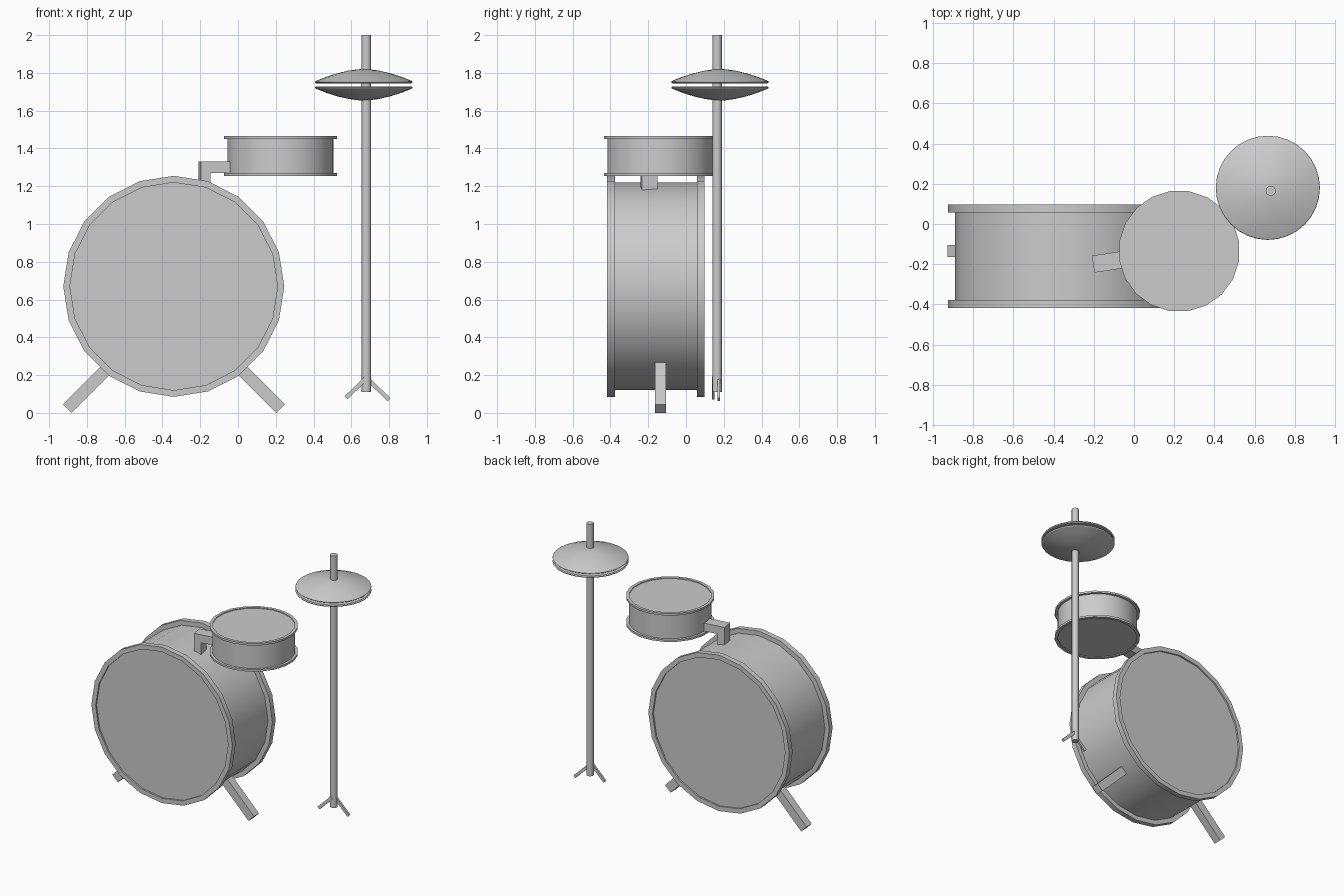
import bpy, bmesh, math
from mathutils import Vector, Matrix

if "Cube" in bpy.data.objects:
    bpy.data.objects.remove(bpy.data.objects["Cube"])


def finish(name, bm, matrix):
    bmesh.ops.recalc_face_normals(bm, faces=bm.faces)
    me = bpy.data.meshes.new(name)
    bm.to_mesh(me)
    bm.free()
    ob = bpy.data.objects.new(name, me)
    bpy.context.collection.objects.link(ob)
    ob.matrix_world = matrix
    bpy.ops.object.select_all(action='DESELECT')
    ob.select_set(True)
    bpy.context.view_layer.objects.active = ob
    bpy.ops.object.shade_smooth_by_angle(angle=math.radians(30))
    return ob


def lathe(name, profile, sides, matrix, closed=False):
    """Spin (radius, height) points about local z; open profiles start and end on the axis."""
    bm = bmesh.new()
    rings = []
    for r, h in profile:
        n = sides if r > 0 else 1
        rings.append([bm.verts.new((r * math.cos(math.tau * i / sides),
                                    r * math.sin(math.tau * i / sides), h)) for i in range(n)])
    pairs = list(zip(rings, rings[1:])) + ([(rings[-1], rings[0])] if closed else [])
    for a, b in pairs:
        for i in range(sides):
            j = (i + 1) % sides
            if len(a) == 1:
                bm.faces.new((a[0], b[i], b[j]))
            elif len(b) == 1:
                bm.faces.new((a[i], a[j], b[0]))
            else:
                bm.faces.new((a[i], a[j], b[j], b[i]))
    return finish(name, bm, matrix)


def drum(name, shell_r, rim_in, rim_out, half, rim_h, recess, matrix):
    top = half - recess
    lathe(name + "_shell", [(0, -top), (shell_r, -top), (shell_r, top), (0, top)], 20, matrix)
    for side, s in (("a", 1), ("b", -1)):
        a, b = s * half, s * (half - rim_h)
        lathe(name + "_rim_" + side, [(rim_in, b), (rim_out, b), (rim_out, a), (rim_in, a)],
              20, matrix, closed=True)


def prism(name, outline, width, matrix):
    """Extrude an x-z outline symmetrically along y."""
    bm = bmesh.new()
    front, back = [[bm.verts.new((x, y, z)) for x, z in outline] for y in (-width / 2, width / 2)]
    bm.faces.new(front)
    bm.faces.new(back)
    n = len(outline)
    for i in range(n):
        j = (i + 1) % n
        bm.faces.new((front[i], front[j], back[j], back[i]))
    return finish(name, bm, matrix)


def bar(name, start, end, thick, width):
    """Straight bar in the x-z plane, from start to end."""
    start, end = Vector(start), Vector(end)
    d = end - start
    half = thick / 2
    m = Matrix.Translation(start) @ Matrix.Rotation(-math.atan2(d.z, math.hypot(d.x, d.y) * (1 if d.x > 0 else -1)), 4, 'Y')
    prism(name, [(0, -half), (d.length, -half), (d.length, half), (0, half)], width, m)


# Bass drum lying on its side
bass_x, bass_z = -0.34, 0.67
drum("bass_drum", 0.55, 0.55, 0.585, 0.257, 0.04, 0.012,
     Matrix.Translation((bass_x, -0.16, bass_z)) @ Matrix.Rotation(math.pi / 2, 4, 'X'))

# Bass drum spurs
for side, s in (("left", -1), ("right", 1)):
    bar("bass_leg_" + side, (bass_x + s * 0.565, -0.135, 0.023),
        (bass_x + s * 0.34, -0.135, 0.248), 0.064, 0.06)

# Tom drum and its bracket share a slight turn
turn = Matrix.Translation((0.225, -0.135, 0)) @ Matrix.Rotation(math.radians(8.6), 4, 'Z')
drum("tom_drum", 0.283, 0.28, 0.302, 0.106, 0.015, 0.006, turn @ Matrix.Translation((0, 0, 1.36)))
prism("tom_bracket", [(-0.433, 1.18), (-0.38, 1.18), (-0.38, 1.27), (-0.27, 1.27),
                      (-0.27, 1.33), (-0.433, 1.33)], 0.085, turn)

# Cymbal stand pole and feet
lathe("stand_pole", [(0, 0.11), (0.025, 0.11), (0.025, 2.0), (0, 2.0)], 16,
      Matrix.Translation((0.68, 0.165, 0)))
bar("stand_foot_left", (0.68, 0.145, 0.185), (0.572, 0.145, 0.08), 0.022, 0.014)
bar("stand_foot_right", (0.68, 0.173, 0.185), (0.80, 0.173, 0.07), 0.022, 0.014)

# Pair of cymbals, the lower one mirrored
for name, z, s in (("upper_cymbal", 1.745, 1), ("lower_cymbal", 1.729, -1)):
    dome = [(0, 0), (0.252, 0), (0.259, 0.006), (0.255, 0.012), (0.20, 0.034),
            (0.14, 0.053), (0.08, 0.067), (0.03, 0.074), (0, 0.075)]
    lathe(name, [(r, s * h) for r, h in dome], 32, Matrix.Translation((0.666, 0.18, z)))
